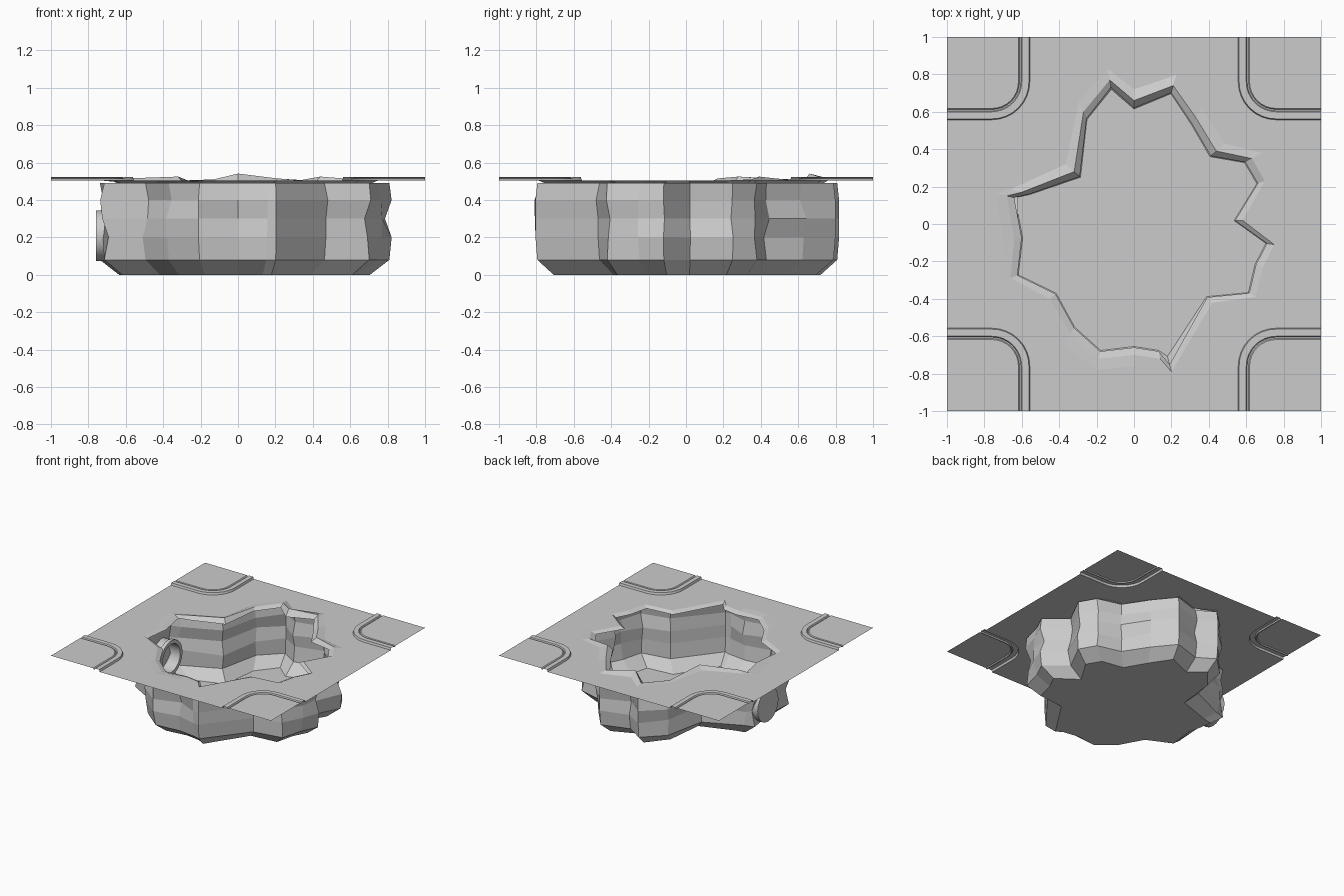
import bpy, bmesh, math, random

if "Cube" in bpy.data.objects:
    bpy.data.objects.remove(bpy.data.objects["Cube"])

random.seed(4)
GROUND = 0.505

# broken edge of the hole, counter-clockwise: x, y, height of the cracked edge above the road
RIM = [(.58, .02, 0), (.70, .23, 0), (.63, .35, .005), (.44, .39, .02), (.33, .57, 0), (.21, .74, .01),
       (0, .66, .036), (-.13, .77, .005), (-.27, .60, 0), (-.32, .28, .02), (-.60, .17, .01), (-.68, .15, 0),
       (-.64, -.08, -.01), (-.66, -.29, 0), (-.45, -.40, 0), (-.34, -.59, 0), (-.19, -.72, -.008),
       (0, -.70, 0), (.14, -.72, 0), (.20, -.79, 0), (.42, -.42, 0), (.65, -.39, 0), (.69, -.23, 0), (.75, -.11, 0)]


def finish(bm, name):
    me = bpy.data.meshes.new(name)
    bm.to_mesh(me)
    bm.free()
    ob = bpy.data.objects.new(name, me)
    bpy.context.collection.objects.link(ob)
    return ob


def loft(bm, rings, closed=True):
    loops = [[bm.verts.new(p) for p in r] for r in rings]
    n = len(rings[0])
    for a, b in zip(loops, loops[1:]):
        for i in range(n if closed else n - 1):
            j = (i + 1) % n
            bm.faces.new((a[i], a[j], b[j], b[i]))
    return loops


def offset(d, z, jitter=0.0, limit=2.0):
    # rim outline pushed radially outwards by d
    out = []
    for x, y, h in RIM:
        r = math.hypot(x, y)
        k = min(r + d + random.uniform(-jitter, jitter), limit) / r
        out.append((x * k, y * k, z))
    return out


def corner(d, z, sx=1, sy=1, c=0.76, n=8):
    # rounded street corner line at distance d from both centre lines
    pts = [(1, d)]
    for i in range(n + 1):
        a = math.radians(270 - 90 * i / n)
        pts.append((c + (c - d) * math.cos(a), c + (c - d) * math.sin(a)))
    pts.append((d, 1))
    return [(x * sx, y * sy, z) for x, y in pts]


QUADRANTS = [(1, 1), (-1, 1), (-1, -1), (1, -1)]

# road surface with hole
bm = bmesh.new()
outline = []
for sx, sy in QUADRANTS:
    pts = corner(0.557, GROUND, sx, sy)
    outline += pts if sx * sy > 0 else pts[::-1]
edges = []
for ring in (outline, offset(0.06, GROUND)):
    vs = [bm.verts.new(p) for p in ring]
    edges += [bm.edges.new((vs[i - 1], vs[i])) for i in range(len(vs))]
bmesh.ops.triangle_fill(bm, use_beauty=True, use_dissolve=False, edges=edges, normal=(0, 0, 1))
for f in bm.faces:
    f.normal_update()
    if f.normal.z < 0:
        f.normal_flip()
finish(bm, "road_surface")

# cracked road edge
bm = bmesh.new()
loft(bm, [offset(0.06, GROUND),
          [(x, y, GROUND + h) for x, y, h in RIM],
          offset(-0.04, 0.488),
          offset(0.06, 0.49, 0, 0.82)])
finish(bm, "broken_road_edge")

# pit walls and floor
bm = bmesh.new()
rings = [offset(0.06, 0.49, 0, 0.82)]
rings += [offset(0.06, z, 0.032, 0.83) for z in (0.40, 0.30, 0.20)]
rings += [offset(0.06, 0.08, 0, 0.82), offset(-0.045, 0.0, 0, 0.73)]
loops = loft(bm, rings)
bm.faces.new(loops[-1])
finish(bm, "pit")

# kerbs and pavements at the four corners
KERB = [(.557, GROUND), (.562, .522), (.600, .522), (.605, .512), (.612, .512), (.618, .52)]
for k, (sx, sy) in enumerate(QUADRANTS):
    bm = bmesh.new()
    loops = loft(bm, [corner(d, z, sx, sy) for d, z in KERB], closed=False)
    tip = bm.verts.new((sx, sy, .52))
    bm.faces.new(loops[-1] + [tip])
    bmesh.ops.recalc_face_normals(bm, faces=bm.faces)
    if sum(f.normal.z * f.calc_area() for f in bm.faces) < 0:
        bmesh.ops.reverse_faces(bm, faces=bm.faces)
    finish(bm, f"pavement_corner_{k + 1}")

# drain pipe sticking out of the pit wall
bm = bmesh.new()
PIPE = [(-.76, .135), (-.65, .135), (-.65, .145), (-.62, .145), (-.62, .115), (-.745, .115)]
loops = loft(bm, [[(x, .02 + r * math.cos(i * math.tau / 20), .21 + r * math.sin(i * math.tau / 20))
                   for i in range(20)] for x, r in PIPE])
bm.faces.new(loops[0])
bm.faces.new(loops[-1])
bmesh.ops.recalc_face_normals(bm, faces=bm.faces)
pipe = finish(bm, "drain_pipe")
bpy.context.view_layer.objects.active = pipe
pipe.select_set(True)
bpy.ops.object.shade_smooth_by_angle(angle=math.radians(35))
